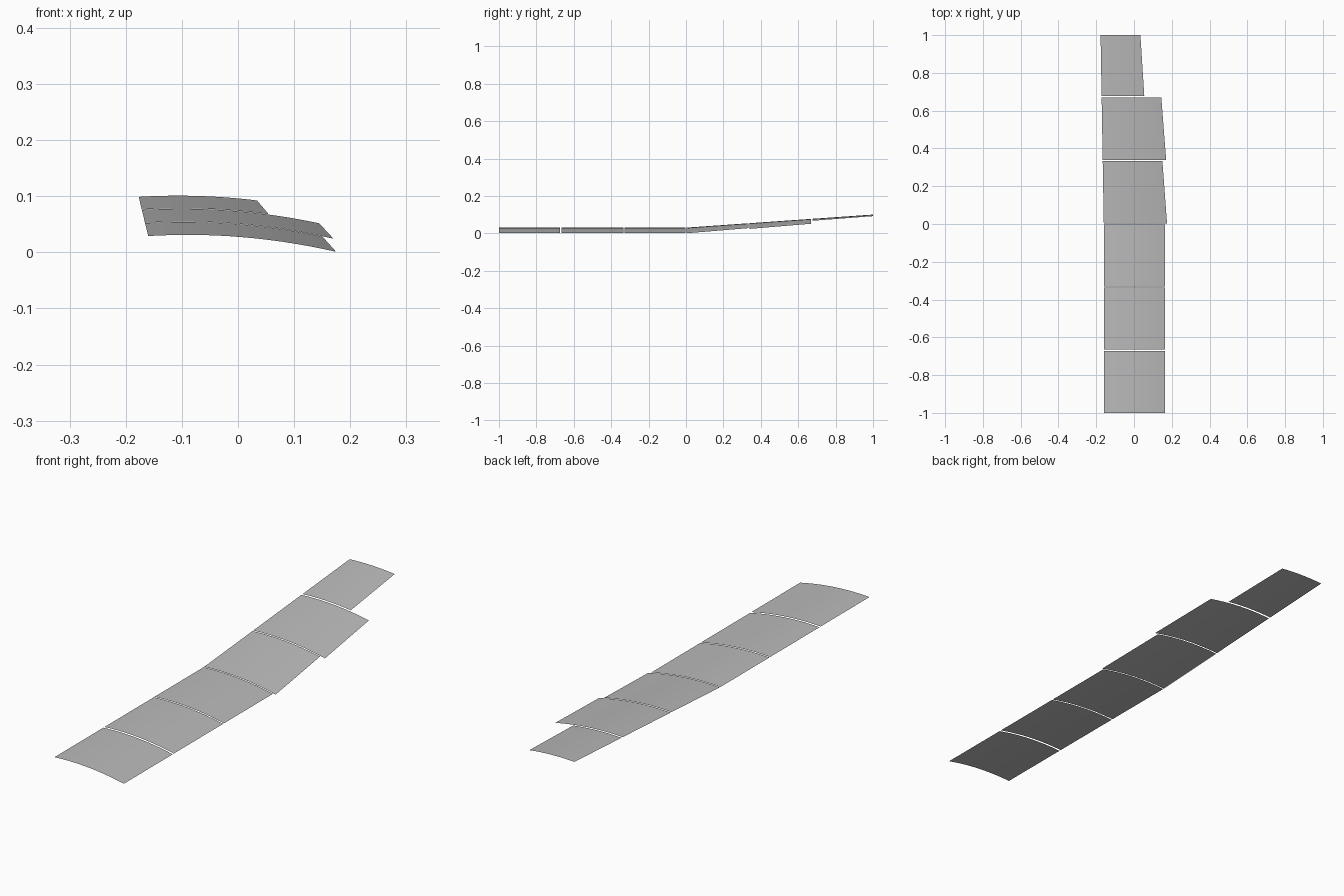
import bpy, bmesh

cube = bpy.data.objects.get("Cube")
if cube:
    bpy.data.objects.remove(cube)

# Plain grey finish
grey = bpy.data.materials.new("plain_grey")
grey.use_nodes = True
colour = (0.5, 0.5, 0.5, 1)
grey.diffuse_color = colour
grey.node_tree.nodes["Principled BSDF"].inputs["Base Color"].default_value = colour

SEGMENTS = 14
LEFT = -0.16


def surface(x, y):
    """Cambered section, swept straight up front and inclined behind."""
    z = 0.031 - 0.43 * (x + 0.09) ** 2
    rear = max(y, 0)
    return (x - 0.017 * rear, y, z + 0.07 * rear)


def panel(name, y0, y1, right0, right1):
    """Thin curved sheet between two stations, with a tapering outer edge."""
    bm = bmesh.new()
    rows = []
    for y, right in ((y0, right0), (y1, right1)):
        xs = [LEFT + (right - LEFT) * i / SEGMENTS for i in range(SEGMENTS + 1)]
        rows.append([bm.verts.new(surface(x, y)) for x in xs])
    front, back = rows
    for i in range(SEGMENTS):
        bm.faces.new((front[i], front[i + 1], back[i + 1], back[i]))
    mesh = bpy.data.meshes.new(name)
    bm.to_mesh(mesh)
    bm.free()
    mesh.materials.append(grey)
    mesh.shade_smooth()
    obj = bpy.data.objects.new(name, mesh)
    bpy.context.collection.objects.link(obj)


# Level panels, then inclined panels with tapered outer edges
panel("front_panel", -1, -0.673, 0.165, 0.165)
panel("front_middle_panel", -0.665, -0.335, 0.165, 0.165)
panel("front_inner_panel", -0.33, -0.002, 0.165, 0.165)
panel("rear_inner_panel", 0.002, 0.334, 0.175, 0.156)
panel("rear_middle_panel", 0.339, 0.669, 0.176, 0.156)
panel("rear_panel", 0.677, 1, 0.066, 0.051)
